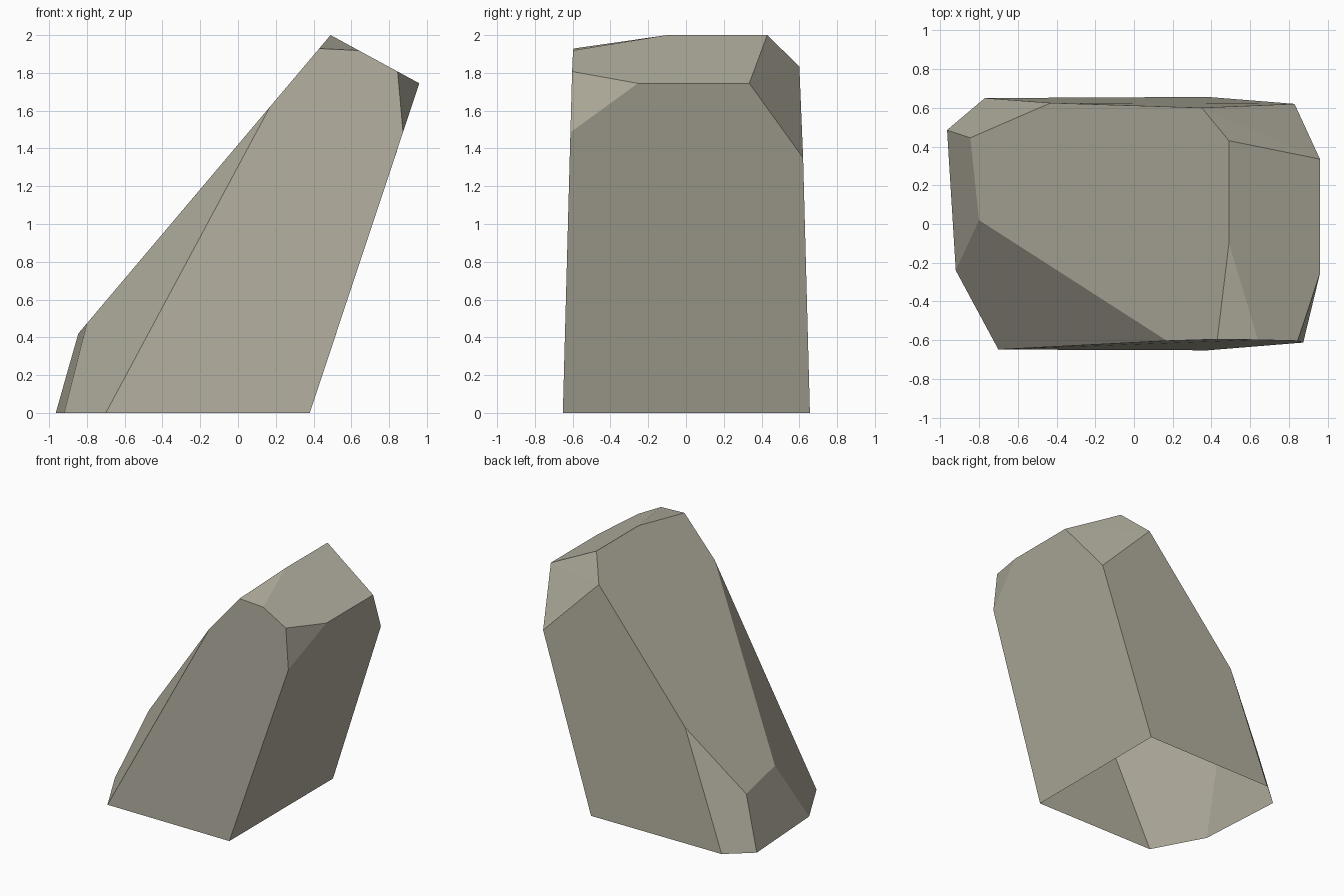
import bpy
import bmesh
from math import radians

# Remove the default object
cube = bpy.data.objects.get("Cube")
if cube:
    bpy.data.objects.remove(cube, do_unlink=True)

# Stone colour
stone = bpy.data.materials.new("warm grey stone")
stone.use_nodes = True
colour = (0.45, 0.43, 0.35, 1.0)
stone.diffuse_color = colour
shader = stone.node_tree.nodes["Principled BSDF"]
shader.inputs["Base Color"].default_value = colour
shader.inputs["Roughness"].default_value = 0.9


# The three main planes run straight along y, so height follows from x
def slope(x, y):
    return (x, y, 2 + (x - 0.49) * 1.183)


def crown(x, y):
    return (x, y, 2 - (x - 0.49) * 0.543)


def overhang(y, z):
    return (0.38 + z * 0.3324, y, z)


# Corners of the faceted boulder
base = [(x, y, 0) for x, y in (
    (0.38, -0.652), (0.38, 0.656), (-0.77, 0.65),
    (-0.965, 0.485), (-0.92, -0.24), (-0.70, -0.648))]
slope_corners = [slope(x, y) for x, y in (
    (0.43, -0.595), (0.17, -0.603), (-0.80, 0.02),
    (-0.845, 0.445), (-0.43, 0.625), (0.35, 0.60))]
crown_corners = [crown(x, y) for x, y in (
    (0.49, 0.43), (0.49, -0.10), (0.64, -0.598),
    (0.845, -0.603), (0.96, -0.255), (0.96, 0.335))]
overhang_corners = [overhang(-0.612, 1.485), overhang(0.62, 1.35)]

# Wrap the corners in a convex shell and merge the flat facets
bm = bmesh.new()
for corner in base + slope_corners + crown_corners + overhang_corners:
    bm.verts.new(corner)
bmesh.ops.convex_hull(bm, input=bm.verts[:])
bmesh.ops.dissolve_limit(bm, angle_limit=radians(1.2),
                         verts=bm.verts[:], edges=bm.edges[:])
bmesh.ops.recalc_face_normals(bm, faces=bm.faces[:])

# The underside is open
underside = [f for f in bm.faces if all(v.co.z < 0.001 for v in f.verts)]
bmesh.ops.delete(bm, geom=underside, context="FACES")

mesh = bpy.data.meshes.new("boulder")
bm.to_mesh(mesh)
bm.free()
mesh.materials.append(stone)
boulder = bpy.data.objects.new("boulder", mesh)
bpy.context.collection.objects.link(boulder)
